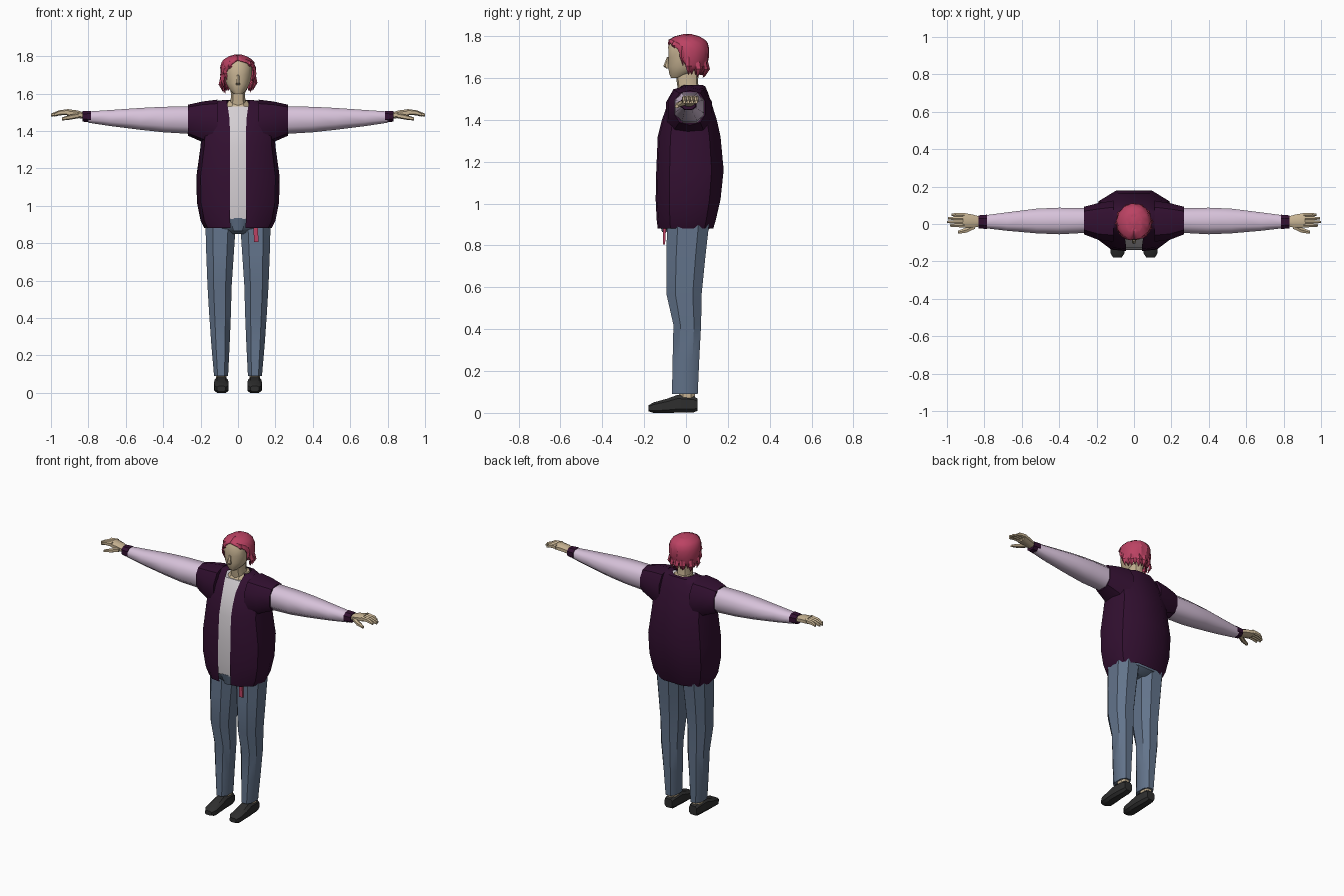
import bpy, bmesh, math
from mathutils import Vector


def material(name, r, g, b):
    m = bpy.data.materials.new(name)
    m.diffuse_color = (r, g, b, 1)
    return m


PLUM = material("plum cloth", 0.032, 0.005, 0.03)
LILAC = material("lilac sleeve", 0.68, 0.54, 0.70)
WHITE = material("pale shirt", 0.66, 0.62, 0.65)
DENIM = material("blue denim", 0.125, 0.175, 0.26)
SKIN = material("skin", 0.57, 0.45, 0.29)
HAIR = material("raspberry hair", 0.50, 0.055, 0.125)
BLACK = material("black leather", 0.028, 0.028, 0.028)


def loft(name, rings, mat, closed=True, caps=True, mirror=False, thick=0, angle=35):
    """Skin a surface through rings of points with equal counts."""
    bm = bmesh.new()
    rows = [[bm.verts.new(p) for p in r] for r in rings]
    n = len(rows[0])
    for a, b in zip(rows, rows[1:]):
        for i in range(n if closed else n - 1):
            j = (i + 1) % n
            bm.faces.new((a[i], a[j], b[j], b[i]))
    if caps:
        bm.faces.new(rows[0])
        bm.faces.new(rows[-1])
    bmesh.ops.remove_doubles(bm, verts=bm.verts, dist=0.0005)
    bmesh.ops.recalc_face_normals(bm, faces=bm.faces)
    me = bpy.data.meshes.new(name)
    bm.to_mesh(me)
    bm.free()
    me.materials.append(mat)
    ob = bpy.data.objects.new(name, me)
    bpy.context.collection.objects.link(ob)
    bpy.ops.object.select_all(action='DESELECT')
    ob.select_set(True)
    bpy.context.view_layer.objects.active = ob
    bpy.ops.object.shade_smooth_by_angle(angle=math.radians(angle))
    if thick:
        mod = ob.modifiers.new("thickness", 'SOLIDIFY')
        mod.thickness = thick
    if mirror:
        ob.modifiers.new("mirror", 'MIRROR')
    return ob


def oval(axis, pos, a0, a1, b0, b1, n=8, e=0.8):
    """Rounded ring across an axis, given its extents in the other two axes."""
    pts = []
    for i in range(n):
        t = 2 * math.pi * (i + 0.5) / n
        c, s = math.cos(t), math.sin(t)
        u = math.copysign(abs(c) ** e, c) / math.cos(math.pi / n) ** e
        v = math.copysign(abs(s) ** e, s) / math.cos(math.pi / n) ** e
        p = [(a0 + a1) / 2 + u * (a1 - a0) / 2, (b0 + b1) / 2 + v * (b1 - b0) / 2]
        p.insert("xyz".index(axis), pos)
        pts.append(Vector(p))
    return pts


def tube(name, axis, rows, mat, n=8, e=0.8, **kw):
    return loft(name, [oval(axis, *r, n=n, e=e) for r in rows], mat, **kw)


def trunk(z, w, yf, yb, g, inset=0):
    """Torso outline starting and ending at the open front."""
    w, yf, yb = w - inset, yf + inset, yb - inset
    half = [(g, yf), (0.55 * w, yf + 0.008), (0.9 * w, yf * 0.55), (w, 0.02),
            (0.85 * w, yb * 0.68), (0.42 * w, yb)]
    return ([Vector((x, y, z)) for x, y in half] +
            [Vector((-x, y, z)) for x, y in reversed(half)])


# Open vest and the shirt under it: z, half width, front, back, half opening
TORSO = [(0.88, 0.18, -0.135, 0.13, 0.04), (0.92, 0.20, -0.14, 0.142, 0.042),
         (1.02, 0.22, -0.145, 0.165, 0.044), (1.16, 0.222, -0.142, 0.18, 0.044),
         (1.32, 0.20, -0.135, 0.165, 0.043), (1.40, 0.195, -0.115, 0.147, 0.043),
         (1.47, 0.185, -0.09, 0.125, 0.046), (1.53, 0.16, -0.055, 0.105, 0.055),
         (1.56, 0.12, -0.025, 0.092, 0.06), (1.566, 0.07, -0.01, 0.08, 0.05)]
loft("vest", [trunk(*r) for r in TORSO], PLUM, closed=False, caps=False)
loft("shirt", [trunk(0.93, 0.195, -0.138, 0.14, 0.042, 0.008)] +
     [trunk(*r, 0.006) for r in TORSO[2:8]], WHITE)
tube("collar_skin", 'z', [(1.52, -0.07, 0.07, -0.05, 0.08),
                          (1.562, -0.05, 0.05, -0.02, 0.075)], SKIN)

# Vest shoulders, sleeves and cuffs
tube("vest_shoulder", 'x', [(0.11, -0.095, 0.125, 1.30, 1.562),
                            (0.19, -0.085, 0.112, 1.345, 1.553),
                            (0.268, -0.055, 0.092, 1.378, 1.537)], PLUM, n=10, mirror=True)
tube("sleeve", 'x', [(0.22, -0.045, 0.085, 1.382, 1.532), (0.40, -0.055, 0.087, 1.393, 1.529),
                     (0.52, -0.05, 0.082, 1.406, 1.523), (0.68, -0.036, 0.062, 1.426, 1.512),
                     (0.80, -0.022, 0.046, 1.444, 1.504)], LILAC, n=8, mirror=True, angle=50)
tube("cuff", 'x', [(0.785, -0.027, 0.05, 1.445, 1.508),
                   (0.832, -0.023, 0.046, 1.45, 1.506)], PLUM, mirror=True)

# Hands
tube("palm", 'x', [(0.82, -0.012, 0.038, 1.463, 1.498), (0.86, -0.02, 0.05, 1.47, 1.51),
                   (0.915, -0.018, 0.06, 1.478, 1.517)], SKIN, mirror=True)
for i, tip in enumerate((0.985, 1.0, 0.995, 0.975)):
    y = -0.008 + 0.019 * i
    tube("finger", 'x', [(0.905, y - 0.01, y + 0.01, 1.487, 1.515),
                         (0.955, y - 0.009, y + 0.01, 1.485, 1.509),
                         (tip, y - 0.006, y + 0.006, 1.478, 1.492)], SKIN, n=6, mirror=True)
tube("thumb", 'x', [(0.85, -0.025, 0.01, 1.47, 1.495), (0.895, -0.046, -0.018, 1.462, 1.486),
                    (0.94, -0.052, -0.036, 1.457, 1.472)], SKIN, n=6, mirror=True)

# Jeans
tube("jeans_hips", 'z', [(0.85, -0.05, 0.05, -0.07, 0.08), (0.88, -0.168, 0.168, -0.10, 0.112),
                         (0.945, -0.175, 0.175, -0.125, 0.12)], DENIM, n=12)
tube("fly", 'z', [(0.865, -0.025, 0.025, -0.115, -0.08),
                  (0.935, -0.042, 0.042, -0.132, -0.10)], DENIM)
tube("jeans_leg", 'z', [(0.09, 0.053, 0.128, -0.067, 0.056), (0.25, 0.045, 0.142, -0.064, 0.063),
                        (0.42, 0.038, 0.154, -0.06, 0.072), (0.57, 0.034, 0.163, -0.094, 0.075),
                        (0.75, 0.022, 0.17, -0.094, 0.093), (0.90, 0.012, 0.174, -0.09, 0.11)],
     DENIM, n=8, mirror=True)

# Ankles and shoes
tube("ankle", 'z', [(0.04, 0.062, 0.118, -0.03, 0.04), (0.10, 0.062, 0.118, -0.035, 0.045)],
     SKIN, mirror=True)
tube("shoe", 'y', [(0.055, 0.062, 0.116, 0.01, 0.068), (0.035, 0.056, 0.122, 0.002, 0.08),
                   (-0.04, 0.053, 0.126, 0.001, 0.086), (-0.09, 0.05, 0.128, 0.0, 0.068),
                   (-0.155, 0.05, 0.126, 0.0, 0.05), (-0.18, 0.066, 0.112, 0.008, 0.036)],
     BLACK, e=0.6, mirror=True)

# Red strap hanging below the hem
tube("hanging_strap", 'z', [(0.805, 0.086, 0.11, -0.11, -0.1),
                            (0.89, 0.082, 0.106, -0.11, -0.095)], HAIR, n=4, e=1)

# Neck, head and nose
tube("neck", 'z', [(1.53, -0.045, 0.045, -0.035, 0.065), (1.58, -0.038, 0.038, -0.042, 0.055),
                   (1.65, -0.04, 0.04, -0.05, 0.06)], SKIN, n=10)
tube("head", 'z', [(1.60, -0.024, 0.024, -0.072, -0.02), (1.622, -0.046, 0.046, -0.08, 0.03),
                   (1.655, -0.064, 0.064, -0.086, 0.08), (1.70, -0.074, 0.074, -0.084, 0.092),
                   (1.75, -0.076, 0.076, -0.085, 0.092), (1.785, -0.052, 0.052, -0.065, 0.07)],
     SKIN, n=12, e=0.9)
tube("nose", 'z', [(1.646, -0.011, 0.011, -0.094, -0.07), (1.657, -0.012, 0.012, -0.106, -0.07),
                   (1.70, -0.006, 0.006, -0.09, -0.07)], SKIN, n=6)


# Hair cap open around the face, with a jagged lower edge
def hair_ring(z, rx, y0, y1, left, right, jag=0, n=22):
    pts = []
    for i in range(n):
        t = math.radians(right + (360 - left - right) * i / (n - 1))
        k = 1 + 0.02 * (-1) ** i
        pts.append(Vector((rx * k * math.sin(t),
                           (y0 + y1) / 2 - (y1 - y0) / 2 * k * math.cos(t),
                           z + jag * (-1) ** i)))
    return pts


HAIR_ROWS = [(1.628, 0.074, -0.07, 0.082, 80, 98, 0.014), (1.66, 0.090, -0.085, 0.10, 64, 84),
             (1.70, 0.094, -0.092, 0.108, 50, 72), (1.74, 0.094, -0.095, 0.11, 32, 62),
             (1.768, 0.086, -0.092, 0.102, 14, 34), (1.783, 0.074, -0.082, 0.09, 0, 0),
             (1.80, 0.046, -0.05, 0.062, 0, 0), (1.809, 0.015, -0.012, 0.025, 0, 0)]
loft("hair", [hair_ring(*r) for r in HAIR_ROWS], HAIR, closed=False, caps=False, thick=0.008)
tube("hair_crown", 'z', [(1.80, -0.044, 0.044, -0.046, 0.058),
                         (1.81, -0.012, 0.012, -0.01, 0.024)], HAIR, n=10)


# Pointed locks: angle from the front, root height, tip height, width
def lock(deg, z0, z1, w):
    t = math.radians(deg)
    out = Vector((math.sin(t), -math.cos(t), 0))
    side = Vector((math.cos(t), math.sin(t), 0))
    mid = Vector((0, 0.01, 0))

    def ring(z, r, k):
        c = mid + out * r + Vector((0, 0, z))
        return [c + side * w * k, c + out * 0.01 * k, c - side * w * k, c - out * 0.01 * k]
    loft("hair_lock", [ring(z0, 0.088, 0.7), ring((z0 + z1) / 2, 0.094, 1),
                       ring(z1, 0.078, 0.1)], HAIR)


for spec in [(-84, 1.69, 1.605, 0.016), (-66, 1.73, 1.625, 0.018), (-48, 1.75, 1.67, 0.018),
             (-28, 1.775, 1.715, 0.016), (42, 1.775, 1.735, 0.014), (72, 1.75, 1.66, 0.013),
             (92, 1.70, 1.615, 0.016), (125, 1.68, 1.605, 0.02), (155, 1.68, 1.60, 0.02),
             (-155, 1.68, 1.61, 0.02), (-120, 1.68, 1.60, 0.02), (180, 1.68, 1.605, 0.02)]:
    lock(*spec)
